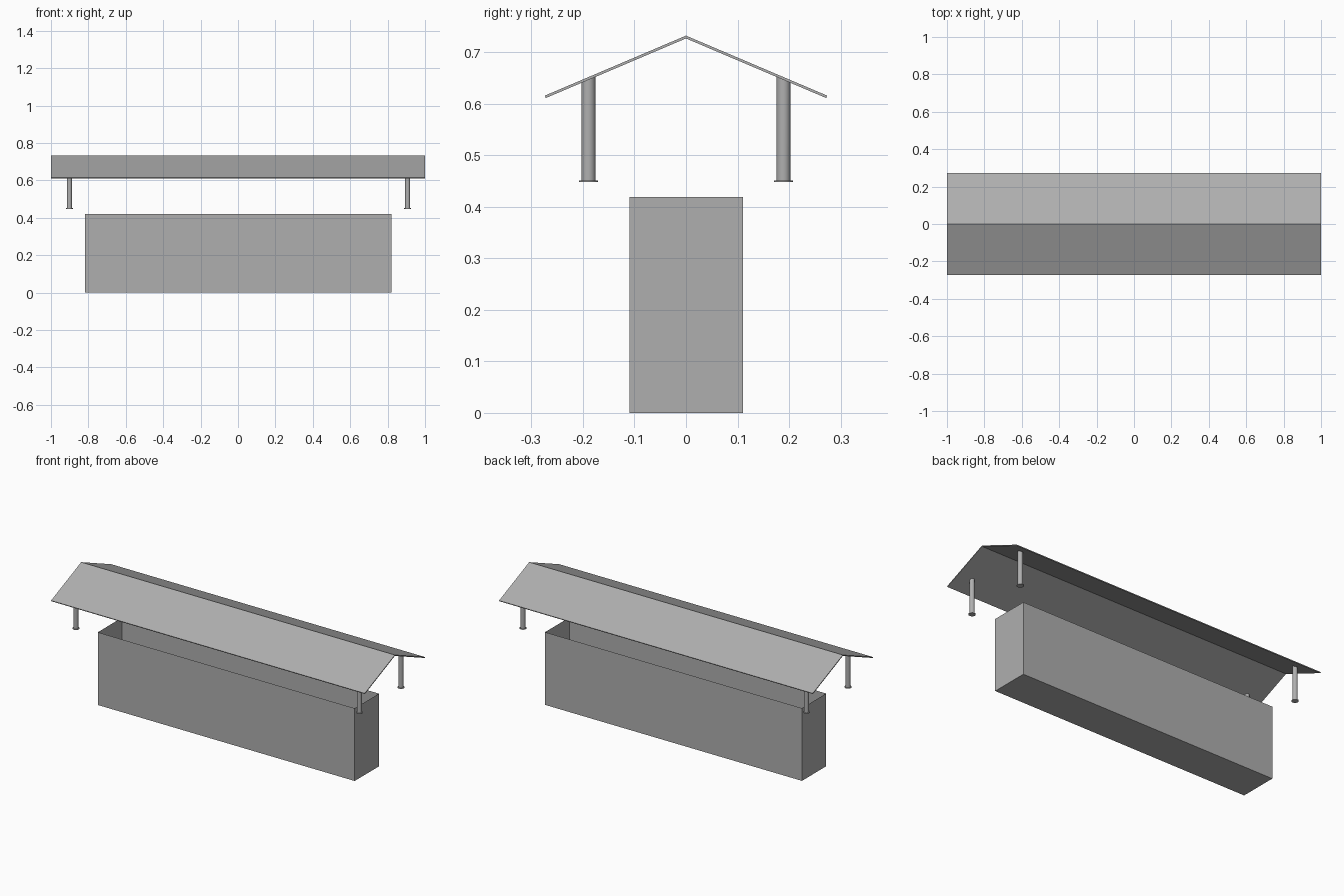
import bpy, bmesh, math

if "Cube" in bpy.data.objects:
    bpy.data.objects.remove(bpy.data.objects["Cube"])

SLOPE = 0.425
RIDGE_Z = 0.732
SHEET = 0.0055  # vertical thickness of the roof sheet

grey = bpy.data.materials.new("dark_grey")
grey.diffuse_color = (0.43, 0.43, 0.43, 1)
grey.use_nodes = True
grey.node_tree.nodes["Principled BSDF"].inputs["Base Color"].default_value = grey.diffuse_color


def make_object(name, bm):
    bmesh.ops.recalc_face_normals(bm, faces=bm.faces)
    mesh = bpy.data.meshes.new(name)
    bm.to_mesh(mesh)
    bm.free()
    mesh.materials.append(grey)
    obj = bpy.data.objects.new(name, mesh)
    bpy.context.collection.objects.link(obj)
    return obj


# Trough: thin-walled box, open at the top
bm = bmesh.new()
bmesh.ops.create_cube(bm, size=1)
for v in bm.verts:
    v.co.x = v.co.x * 1.638 + 0.002
    v.co.y = v.co.y * 0.221 + 0.0005
    v.co.z = (v.co.z + 0.5) * 0.419
bm.normal_update()
bmesh.ops.delete(bm, geom=[f for f in bm.faces if f.normal.z > 0.5], context='FACES_ONLY')
make_object("trough", bm)

# Gable roof: folded sheet profile extruded along x
profile = [(-0.274, RIDGE_Z - SLOPE * 0.274), (0, RIDGE_Z), (0.274, RIDGE_Z - SLOPE * 0.274),
           (0.272, RIDGE_Z - SHEET - SLOPE * 0.272), (0, RIDGE_Z - SHEET),
           (-0.272, RIDGE_Z - SHEET - SLOPE * 0.272)]
bm = bmesh.new()
ends = [[bm.verts.new((x, y, z)) for y, z in profile] for x in (-1, 1)]
n = len(profile)
for i in range(n):
    j = (i + 1) % n
    bm.faces.new((ends[0][i], ends[0][j], ends[1][j], ends[1][i]))
for end in ends:
    bm.faces.new(end[0:2] + end[4:6])
    bm.faces.new(end[1:5])
make_object("roof", bm)


# Post: foot flange and shaft, its top cut to the roof pitch
def make_post(name, cx, cy, sides=24):
    bm = bmesh.new()
    rings = []
    for r, z in [(0.0185, 0.448), (0.0185, 0.451), (0.0135, 0.451), (0.0135, None)]:
        ring = []
        for k in range(sides):
            a = 2 * math.pi * k / sides
            x, y = cx + r * math.cos(a), cy + r * math.sin(a)
            top = RIDGE_Z - SHEET - SLOPE * abs(y)
            ring.append(bm.verts.new((x, y, top if z is None else z)))
        rings.append(ring)
    for lower, upper in zip(rings, rings[1:]):
        for k in range(sides):
            m = (k + 1) % sides
            bm.faces.new((lower[k], lower[m], upper[m], upper[k]))
    bm.faces.new(rings[0])
    bm.faces.new(rings[-1])
    obj = make_object(name, bm)
    bpy.ops.object.select_all(action='DESELECT')
    obj.select_set(True)
    bpy.context.view_layer.objects.active = obj
    bpy.ops.object.shade_smooth_by_angle(angle=math.radians(30))


for side, sx in (("left", -1), ("right", 1)):
    for depth, sy in (("front", -1), ("back", 1)):
        make_post(f"{depth}_{side}_post", sx * 0.904 + 0.003, sy * 0.189)
